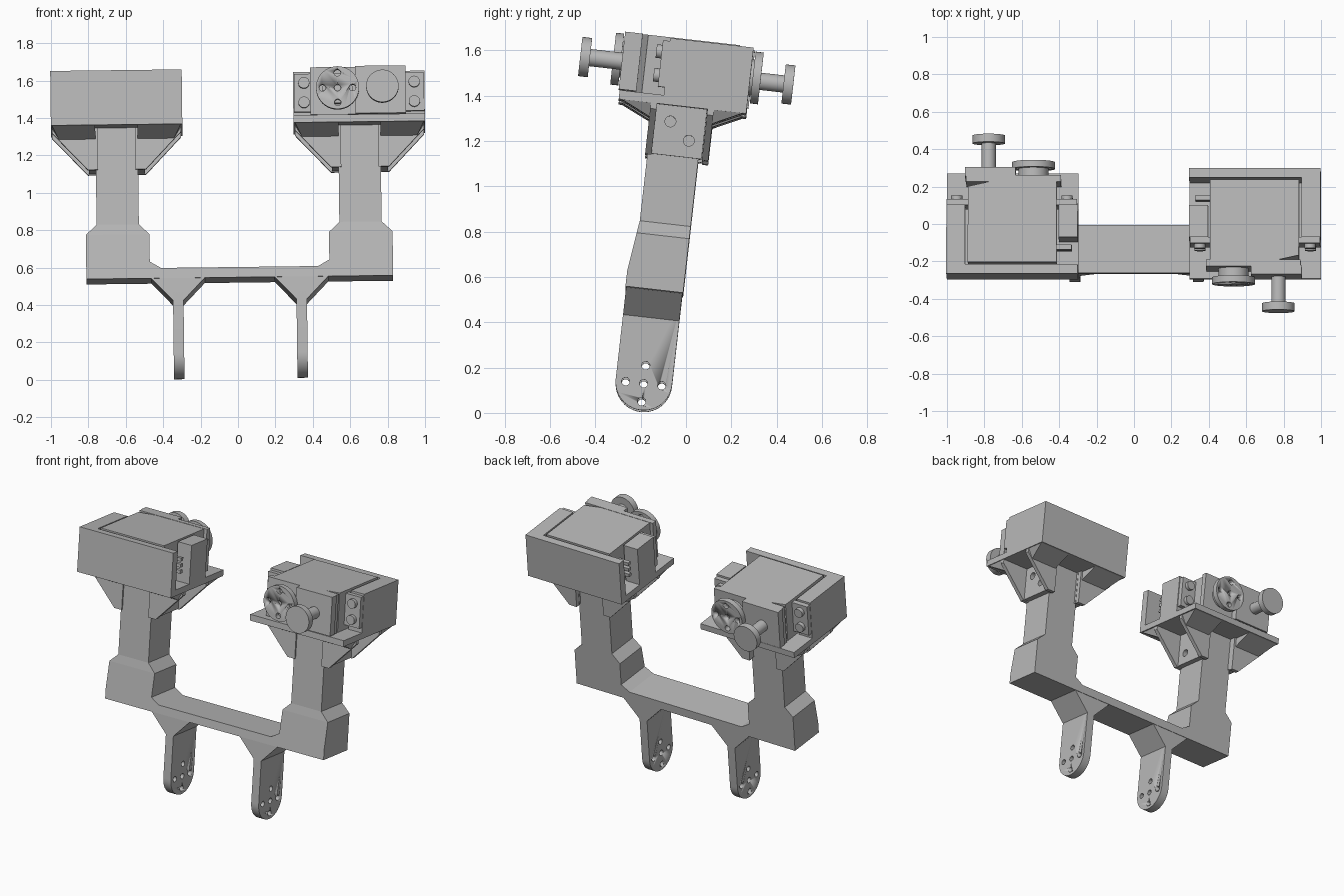
import bpy, bmesh, math
from mathutils import Matrix, Vector

cube = bpy.data.objects.get("Cube")
if cube:
    bpy.data.objects.remove(cube, do_unlink=True)

grey = bpy.data.materials.new("light grey")
grey.use_nodes = True
COLOUR = (0.48, 0.48, 0.48, 1)
grey.diffuse_color = COLOUR
grey.node_tree.nodes["Principled BSDF"].inputs["Base Color"].default_value = COLOUR

# The whole frame leans back and rolls slightly
LEAN = (Matrix.Translation((0.016, -0.2, 0.008))
        @ Matrix.Rotation(math.radians(-0.7), 4, 'Y')
        @ Matrix.Rotation(math.radians(-6.5), 4, 'X'))


def finish(bm, name, place, smooth=False):
    bmesh.ops.recalc_face_normals(bm, faces=bm.faces)
    mesh = bpy.data.meshes.new(name)
    bm.to_mesh(mesh)
    bm.free()
    mesh.materials.append(grey)
    ob = bpy.data.objects.new(name, mesh)
    ob.matrix_world = place
    bpy.context.collection.objects.link(ob)
    if smooth:
        select(ob)
        bpy.ops.object.shade_smooth_by_angle(angle=math.radians(30))
    return ob


def select(ob):
    bpy.ops.object.select_all(action='DESELECT')
    ob.select_set(True)
    bpy.context.view_layer.objects.active = ob


def prism_mesh(points, axis, lo, hi):
    """Extrude a 2D outline along axis x, y or z."""
    bm = bmesh.new()
    i = "xyz".index(axis)

    def ring(level):
        out = []
        for p in points:
            co = list(p)
            co.insert(i, level)
            out.append(bm.verts.new(co))
        return out
    a, b = ring(lo), ring(hi)
    bm.faces.new(a)
    bm.faces.new(b)
    for k in range(len(a)):
        n = (k + 1) % len(a)
        bm.faces.new((a[k], a[n], b[n], b[k]))
    return bm


def prism(name, points, axis, lo, hi, place, smooth=False):
    return finish(prism_mesh(points, axis, lo, hi), name, place, smooth)


def box(name, x, y, z, place):
    outline = [(x[0], y[0]), (x[1], y[0]), (x[1], y[1]), (x[0], y[1])]
    return prism(name, outline, 'z', z[0], z[1], place)


def rod(name, axis, centre, radius, lo, hi, place, sides=32):
    """Cylinder along an axis; centre is given in the other two axes."""
    ring = [(centre[0] + radius * math.cos(t), centre[1] + radius * math.sin(t))
            for t in (2 * math.pi * k / sides for k in range(sides))]
    return prism(name, ring, axis, lo, hi, place, True)


def hull(name, points, place):
    bm = bmesh.new()
    for p in points:
        bm.verts.new(p)
    bmesh.ops.convex_hull(bm, input=bm.verts)
    bmesh.ops.dissolve_limit(bm, angle_limit=0.01, verts=bm.verts, edges=bm.edges)
    return finish(bm, name, place)


def drill(ob, axis, centres, radius, lo, hi, place):
    for c in centres:
        cutter = rod("cutter", axis, c, radius, lo, hi, place, 20)
        cutter.hide_render = True
        mod = ob.modifiers.new("hole", 'BOOLEAN')
        mod.operation, mod.solver, mod.object = 'DIFFERENCE', 'EXACT', cutter
        select(ob)
        bpy.ops.object.modifier_apply(modifier=mod.name)
        bpy.data.objects.remove(cutter, do_unlink=True)


def cross(x, z, reach):
    return [(x, z), (x + reach, z), (x - reach, z), (x, z + reach), (x, z - reach)]


# Bridge with two upright columns, front side tapering with height
half = [(.82, .53), (.82, .77), (.762, .825), (.762, 1.36), (.536, 1.36),
        (.536, .825), (.48, .77), (.48, .62), (.42, .585)]
outline = half + [(-x, z) for x, z in reversed(half)]
bm = prism_mesh(outline, 'y', -.128, .128)
for level in (.6, .77, .825):
    bmesh.ops.bisect_plane(bm, geom=bm.verts[:] + bm.edges[:] + bm.faces[:],
                           plane_co=(0, 0, level), plane_no=(0, 0, 1))
for v in bm.verts:
    if v.co.y < 0:
        v.co.y += .03 * min(1, max(0, (v.co.z - .6) / .225))
finish(bm, "main_frame", LEAN)

# Hanging tabs with flared roots and a cross of holes
R = .125
arc = [(R * math.cos(t), R - R * math.sin(t))
       for t in (math.pi * k / 20 for k in range(21))]
for side, word in ((1, "left"), (-1, "right")):
    x = side * .33
    tab = prism(word + "_tab", arc + [(-R, .5), (R, .5)], 'x', x - .028, x + .028, LEAN, True)
    drill(tab, 'x', cross(0, .118, .08), .018, x - .1, x + .1, LEAN)
    prism(word + "_tab_root", [(x - .145, .532), (x + .145, .532), (x + .028, .41),
                               (x - .028, .41)], 'y', -R, R, LEAN)


def mount(word, place):
    """Servo cradle with its servo, facing -y."""
    # Cradle
    box(word + "_base_plate", (-.353, .35), (-.283, .283), (1.345, 1.385), place)
    box(word + "_back_wall", (-.353, .35), (.233, .283), (1.345, 1.638), place)
    box(word + "_side_wall", (.25, .35), (-.087, .24), (1.38, 1.638), place)
    box(word + "_side_post", (-.353, -.25), (-.087, .086), (1.38, 1.638), place)

    # Braces below the cradle
    for s in (1, -1):
        cheek = box(word + "_brace_cheek", sorted((s * .1, s * .15)), (-.12, .11),
                    (1.125, 1.35), place)
        drill(cheek, 'x', [(-.045, 1.275), (.045, 1.2)], .024,
              *sorted((s * .118, s * .2)), place)
        web = [(s * .1, 1.12), (s * .155, 1.12), (s * .345, 1.32),
               (s * .345, 1.35), (s * .1, 1.35)]
        for f in (1, -1):
            prism(word + "_brace_web", web, 'y', *sorted((f * .112, f * .14)), place)
            hull(word + "_brace_flare",
                 [(s * a, f * b, c) for a, b, c in
                  ((.113, .27, 1.346), (.345, .27, 1.346), (.113, .13, 1.346),
                   (.345, .13, 1.346), (.113, .13, 1.28), (.305, .13, 1.28))], place)

    # Servo body with one bevelled corner
    prism(word + "_servo_body", [(-.24, -.215), (.1, -.215), (.235, -.185),
                                 (.235, .222), (-.24, .222)], 'z', 1.385, 1.643, place)
    box(word + "_servo_cover", (-.262, .245), (-.245, -.21), (1.39, 1.645), place)
    for s in (1, -1):
        box(word + "_servo_ear", sorted((s * .23, s * .348)), (-.118, -.086),
            (1.42, 1.625), place)
        for z in (1.47, 1.575):
            rod(word + "_ear_screw", 'y', (s * .295, z), .03, -.142, -.11, place, 20)
    for z in (1.46, 1.5, 1.54):
        box(word + "_cable_pin", (-.32, -.23), (.12, .145), (z, z + .022), place)

    # Output horn
    rod(word + "_horn_collar", 'y', (-.115, 1.525), .08, -.3, -.2, place)
    horn = rod(word + "_horn_disc", 'y', (-.115, 1.525), .115, -.328, -.292, place, 40)
    drill(horn, 'y', cross(-.115, 1.525, .08), .018, -.4, -.2, place)

    # Knob on its plate
    box(word + "_knob_plate", (-.02, .25), (-.288, -.24), (1.39, 1.645), place)
    rod(word + "_knob_stem", 'y', (.125, 1.515), .038, -.44, -.28, place)
    rod(word + "_knob_head", 'y', (.125, 1.515), .087, -.473, -.43, place, 40)


for side, word, turn in ((1, "left", 0), (-1, "right", math.pi)):
    mount(word, LEAN @ Matrix.Translation((side * .65, .032, 0)) @ Matrix.Rotation(turn, 4, 'Z'))
